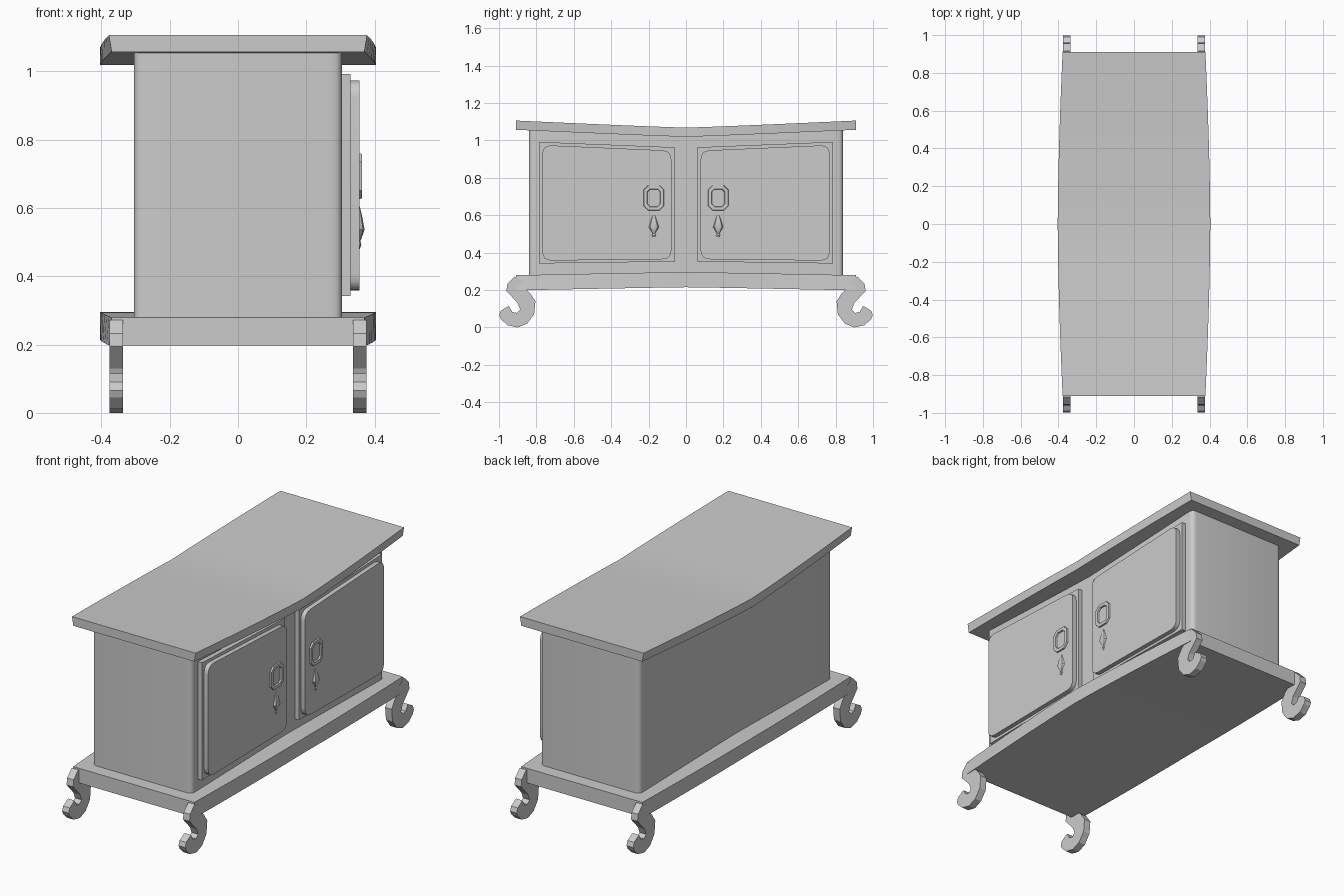
import bpy, bmesh, math
from mathutils import Vector

if "Cube" in bpy.data.objects:
    bpy.data.objects.remove(bpy.data.objects["Cube"])


def finish(name, bm, smooth=True):
    bmesh.ops.recalc_face_normals(bm, faces=bm.faces)
    me = bpy.data.meshes.new(name)
    bm.to_mesh(me)
    bm.free()
    ob = bpy.data.objects.new(name, me)
    bpy.context.collection.objects.link(ob)
    if smooth:
        me.shade_smooth()
        me.set_sharp_from_angle(angle=math.radians(30))
    return ob


def prism(name, points, offset, smooth=True):
    """Extrude a 3D outline along an offset vector."""
    bm = bmesh.new()
    face = bm.faces.new([bm.verts.new(p) for p in points])
    ext = bmesh.ops.extrude_face_region(bm, geom=[face], use_keep_orig=True)
    moved = [v for v in ext["geom"] if isinstance(v, bmesh.types.BMVert)]
    bmesh.ops.translate(bm, verts=moved, vec=offset)
    return finish(name, bm, smooth)


def round_corners(pts, r, n=4):
    """Replace each 2D corner with a small curve."""
    out = []
    for i, p in enumerate(pts):
        p = Vector(p)
        a = p + (Vector(pts[i - 1]) - p).normalized() * r
        b = p + (Vector(pts[(i + 1) % len(pts)]) - p).normalized() * r
        for k in range(n + 1):
            t = k / n
            out.append(a * (1 - t) ** 2 + p * 2 * t * (1 - t) + b * t * t)
    return out


def loft(name, rings):
    """Skin equally sized rings of points and cap both ends."""
    bm = bmesh.new()
    rows = [[bm.verts.new(p) for p in ring] for ring in rings]
    n = len(rows[0])
    for a, b in zip(rows, rows[1:]):
        for i in range(n):
            bm.faces.new((a[i], a[(i + 1) % n], b[(i + 1) % n], b[i]))
    bm.faces.new(rows[0])
    bm.faces.new(rows[-1])
    return finish(name, bm)


def bowed_slab(name, z_mid, z_end, thick, top_in, bottom_in):
    rings = []
    for k in range(-6, 7):
        t = abs(k) / 6
        y = 0.91 * k / 6
        w = 0.404 - 0.026 * t ** 1.6
        z = z_mid + (z_end - z_mid) * t ** 1.1
        wt, wb = w - top_in * t, w - bottom_in * t
        rings.append([(-wb, y, z), (wb, y, z), (wt, y, z + thick), (-wt, y, z + thick)])
    return loft(name, rings)


# sagging top board and arched base board
bowed_slab("top_board", 1.019, 1.057, 0.049, 0.0, 0.008)
bowed_slab("base_board", 0.215, 0.198, 0.081, 0.008, 0.0)

# cabinet body with rounded upright edges
body = round_corners([(-0.305, -0.84), (0.305, -0.84), (0.305, 0.84), (-0.305, 0.84)], 0.03)
prism("cabinet_body", [(p.x, p.y, 0.25) for p in body], (0, 0, 0.808))

# leg outline: y outward, z up
LEG = [(0.86, 0.235), (0.915, 0.272), (0.955, 0.232), (0.96, 0.195), (0.9, 0.13),
       (0.886, 0.095), (0.905, 0.078), (0.928, 0.082), (0.947, 0.115), (0.99, 0.09),
       (0.999, 0.065), (0.99, 0.045), (0.955, 0.012), (0.9, 0.0), (0.85, 0.02),
       (0.812, 0.07), (0.805, 0.14), (0.835, 0.185), (0.865, 0.21)]

for s, end in ((-1, "front"), (1, "back")):
    # scroll legs
    for side, x in (("left", -0.376), ("right", 0.336)):
        prism(f"{end}_{side}_leg", [(x, s * y, z) for y, z in LEG], (0.04, 0, 0), False)

    # door surround, then raised rounded panel
    outer = [(0.06, 0.352), (0.785, 0.342), (0.785, 0.992), (0.06, 0.963)]
    prism(f"{end}_door_surround", [(0.295, s * y, z) for y, z in outer], (0.035, 0, 0))
    inner = round_corners([(0.078, 0.365), (0.768, 0.357), (0.768, 0.975), (0.078, 0.945)], 0.05)
    prism(f"{end}_door_panel", [(0.325, s * p.x, p.y) for p in inner], (0.03, 0, 0))

    # octagonal keyplate ring
    bm = bmesh.new()
    rows = []
    for w, h, c, x in ((0.056, 0.068, 0.025, 0.35), (0.053, 0.065, 0.024, 0.363),
                       (0.036, 0.048, 0.016, 0.363), (0.032, 0.044, 0.014, 0.35)):
        octo = [(w, h - c), (w - c, h), (c - w, h), (-w, h - c),
                (-w, c - h), (c - w, -h), (w - c, -h), (w, c - h)]
        rows.append([bm.verts.new((x, s * 0.172 + y, 0.693 + z)) for y, z in octo])
    for a, b in zip(rows, rows[1:] + rows[:1]):
        for i in range(8):
            bm.faces.new((a[i], a[(i + 1) % 8], b[(i + 1) % 8], b[i]))
    finish(f"{end}_keyplate", bm, False)

    # drop pull: faceted teardrop with a small bead
    profile = [(0.004, 0.605), (0.014, 0.58), (0.028, 0.537), (0.01, 0.507),
               (0.007, 0.503), (0.012, 0.492), (0.004, 0.48)]
    loft(f"{end}_drop_pull", [[(0.354 + 0.6 * r * math.cos(a), s * 0.172 + r * math.sin(a), z)
                               for a in [k * math.pi / 4 for k in range(8)]] for r, z in profile])
